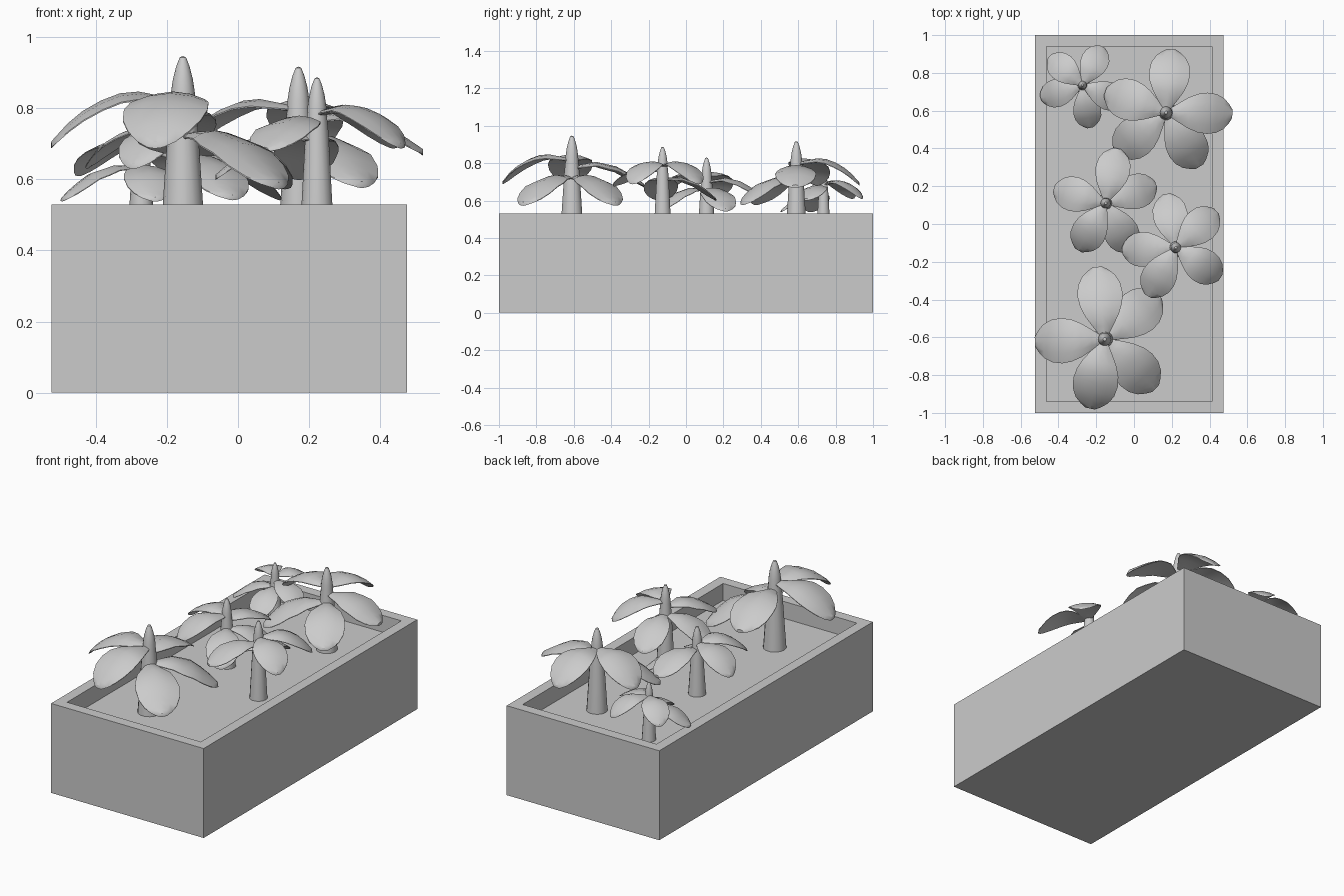
import bpy, bmesh, math
from mathutils import Matrix, Vector

if "Cube" in bpy.data.objects:
    bpy.data.objects.remove(bpy.data.objects["Cube"])

SOIL = 0.43


def finish(bm, name, smooth=True):
    bmesh.ops.recalc_face_normals(bm, faces=bm.faces)
    me = bpy.data.meshes.new(name)
    bm.to_mesh(me)
    bm.free()
    ob = bpy.data.objects.new(name, me)
    bpy.context.collection.objects.link(ob)
    if smooth:
        bpy.ops.object.select_all(action='DESELECT')
        ob.select_set(True)
        bpy.context.view_layer.objects.active = ob
        bpy.ops.object.shade_smooth_by_angle(angle=math.radians(40))
    return ob


def interp(pts, t):
    # smooth interpolation through (t, value) points
    for i in range(len(pts) - 1):
        (a, va), (b, vb) = pts[i], pts[i + 1]
        if t <= b + 1e-6:
            return va + (vb - va) * (t - a) / (b - a)
    return pts[-1][1]


# planter box with recessed soil bed
bm = bmesh.new()
bmesh.ops.create_cube(bm, size=1, matrix=Matrix.Translation((-0.025, 0, 0.265))
                      @ Matrix.Diagonal((1, 2, 0.53, 1)))
top = max(bm.faces, key=lambda f: f.calc_center_median().z)
bmesh.ops.inset_region(bm, faces=[top], thickness=0.087)
bed = bmesh.ops.extrude_discrete_faces(bm, faces=[top])['faces'][0]
bmesh.ops.translate(bm, verts=bed.verts, vec=(0, 0, SOIL - 0.53))
finish(bm, "planter_box", False)


# stem with a pointed bud, turned from a profile hanging below the tip
def make_stem(name, x, y, tip, s):
    depth = (tip - SOIL + 0.01) / s
    prof = [(0.009, -0.004), (0.019, -0.03), (0.028, -0.065), (0.034, -0.105),
            (0.036, -0.14), (0.042, -0.2), (0.064, -depth)]
    bm = bmesh.new()
    n = 14
    rings = []
    for r, z in prof:
        rings.append([bm.verts.new((x + s * r * math.cos(k * math.tau / n),
                                    y + s * r * math.sin(k * math.tau / n),
                                    tip + s * z)) for k in range(n)])
    for a, b in zip(rings, rings[1:]):
        for k in range(n):
            bm.faces.new((a[k], a[(k + 1) % n], b[(k + 1) % n], b[k]))
    apex = bm.verts.new((x, y, tip))
    for k in range(n):
        bm.faces.new((apex, rings[0][k], rings[0][(k + 1) % n]))
    bm.faces.new(rings[-1])
    finish(bm, name)


# arched oval leaf: cross-sections are thin lenses along a drooping spine
WIDTH = [(0, 0.022), (0.14, 0.055), (0.3, 0.09), (0.45, 0.112), (0.6, 0.12),
         (0.75, 0.112), (0.87, 0.088), (0.95, 0.055), (1, 0.025)]


def make_leaf(name, x, y, tip, s, angle, length, spine):
    bm = bmesh.new()
    frame = Matrix.Translation((x, y, tip)) @ Matrix.Rotation(math.radians(angle), 4, 'Z') \
        @ Matrix.Scale(s, 4)
    cols = (-1, -0.55, 0, 0.55, 1)
    rings = []
    for t, w in WIDTH:
        r = 0.02 + (length - 0.02) * t
        z = interp(spine, t)
        upper, lower = [], []
        for c in cols:
            edge = z - 0.018 * c * c * w / 0.12
            thick = 0.004 + 0.016 * (1 - c * c)
            upper.append(bm.verts.new(frame @ Vector((r, c * w, edge + thick / 2))))
            lower.append(bm.verts.new(frame @ Vector((r, c * w, edge - thick / 2))))
        rings.append(upper + lower[::-1])
    for a, b in zip(rings, rings[1:]):
        m = len(a)
        for k in range(m):
            bm.faces.new((a[k], a[(k + 1) % m], b[(k + 1) % m], b[k]))
    bm.faces.new(rings[0])
    bm.faces.new(rings[-1])
    finish(bm, name)


HIGH = [(0, -0.13), (0.3, -0.11), (0.45, -0.115), (0.6, -0.135), (0.75, -0.165),
        (0.87, -0.2), (1, -0.25)]
MID = [(0, -0.17), (0.3, -0.15), (0.6, -0.175), (0.8, -0.215), (1, -0.265)]
LOW = [(0, -0.225), (0.3, -0.22), (0.6, -0.255), (0.8, -0.305), (1, -0.365)]
# leaf set: angle offset, length, spine
LEAVES = [(0, 0.37, LOW), (57, 0.385, MID), (143, 0.37, HIGH),
          (219, 0.375, HIGH), (277, 0.375, LOW)]
# plants: x, y, tip height, scale, turn
PLANTS = [(-0.155, -0.61, 0.947, 1.0, 39), (0.17, 0.59, 0.917, 0.91, 302),
          (-0.15, 0.11, 0.83, 0.77, 21), (0.222, -0.125, 0.887, 0.77, 183),
          (-0.272, 0.735, 0.77, 0.62, 280)]

for i, (x, y, tip, s, turn) in enumerate(PLANTS, 1):
    make_stem(f"stem_{i}", x, y, tip, s)
    for j, (a, length, spine) in enumerate(LEAVES, 1):
        make_leaf(f"leaf_{i}_{j}", x, y, tip, s, turn + a, length, spine)
